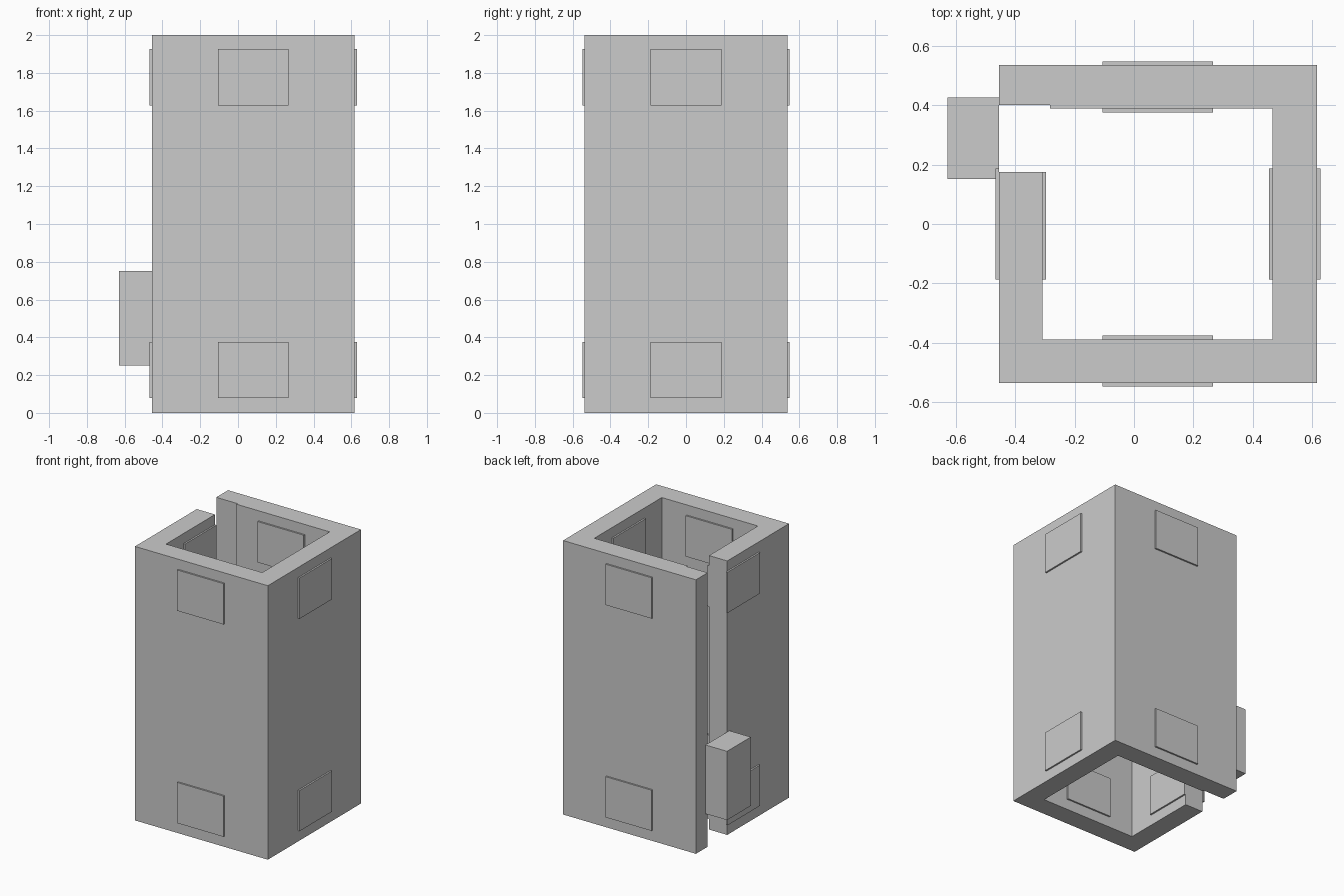
import bpy
import bmesh
from mathutils import Vector

cube = bpy.data.objects.get("Cube")
if cube:
    bpy.data.objects.remove(cube, do_unlink=True)

# Single flat material
grey = bpy.data.materials.new("plain grey")
grey.use_nodes = True
colour = (0.6, 0.6, 0.6, 1)
grey.diffuse_color = colour
grey.node_tree.nodes["Principled BSDF"].inputs["Base Color"].default_value = colour


def prism(name, outline, bottom, top):
    """Extrude a closed plan outline between two heights."""
    bm = bmesh.new()
    face = bm.faces.new([bm.verts.new((x, y, bottom)) for x, y in outline])
    result = bmesh.ops.extrude_face_region(bm, geom=[face])
    verts = [v for v in result["geom"] if isinstance(v, bmesh.types.BMVert)]
    bmesh.ops.translate(bm, verts=verts, vec=Vector((0, 0, top - bottom)))
    bmesh.ops.recalc_face_normals(bm, faces=bm.faces)
    mesh = bpy.data.meshes.new(name)
    bm.to_mesh(mesh)
    bm.free()
    mesh.materials.append(grey)
    obj = bpy.data.objects.new(name, mesh)
    bpy.context.collection.objects.link(obj)
    return obj


def box(name, x0, x1, y0, y1, z0, z1):
    return prism(name, [(x0, y0), (x1, y0), (x1, y1), (x0, y1)], z0, z1)


# Plan dimensions
left, right, depth = -0.456, 0.617, 0.537
in_left, in_right, in_depth = -0.309, 0.468, 0.389
slot_front, slot_back, slot_end = 0.176, 0.401, -0.284
proud = 0.012
mid_x, half = 0.08, 0.187

# Hollow shaft with a full-height slot beside the back corner
prism("shaft_walls", [
    (left, -depth), (right, -depth), (right, depth), (left, depth),
    (left, slot_back), (slot_end, slot_back), (slot_end, in_depth),
    (in_right, in_depth), (in_right, -in_depth), (in_left, -in_depth),
    (in_left, slot_front), (left, slot_front)], 0, 2)

# Raised panels on both faces of every wall, at two heights
for level, z0, z1 in (("lower", 0.078, 0.375), ("upper", 1.628, 1.926)):
    for side, sign in (("front", -1), ("back", 1)):
        for face, a, b in (("outer", depth, depth + proud),
                           ("inner", in_depth - proud, in_depth)):
            y0, y1 = sorted((sign * a, sign * b))
            box(f"{level}_{side}_{face}_panel",
                mid_x - half, mid_x + half, y0, y1, z0, z1)
    for name, x0, x1, y1 in (
            ("right_outer", right, right + proud, half),
            ("right_inner", in_right - proud, in_right, half),
            ("left_outer", left - proud, left, half),
            ("left_inner", in_left, in_left + proud, slot_front)):
        box(f"{level}_{name}_panel", x0, x1, -half, y1, z0, z1)

# Block bridging the slot on the outside
box("slot_block", -0.63, left, 0.152, 0.426, 0.25, 0.752)
